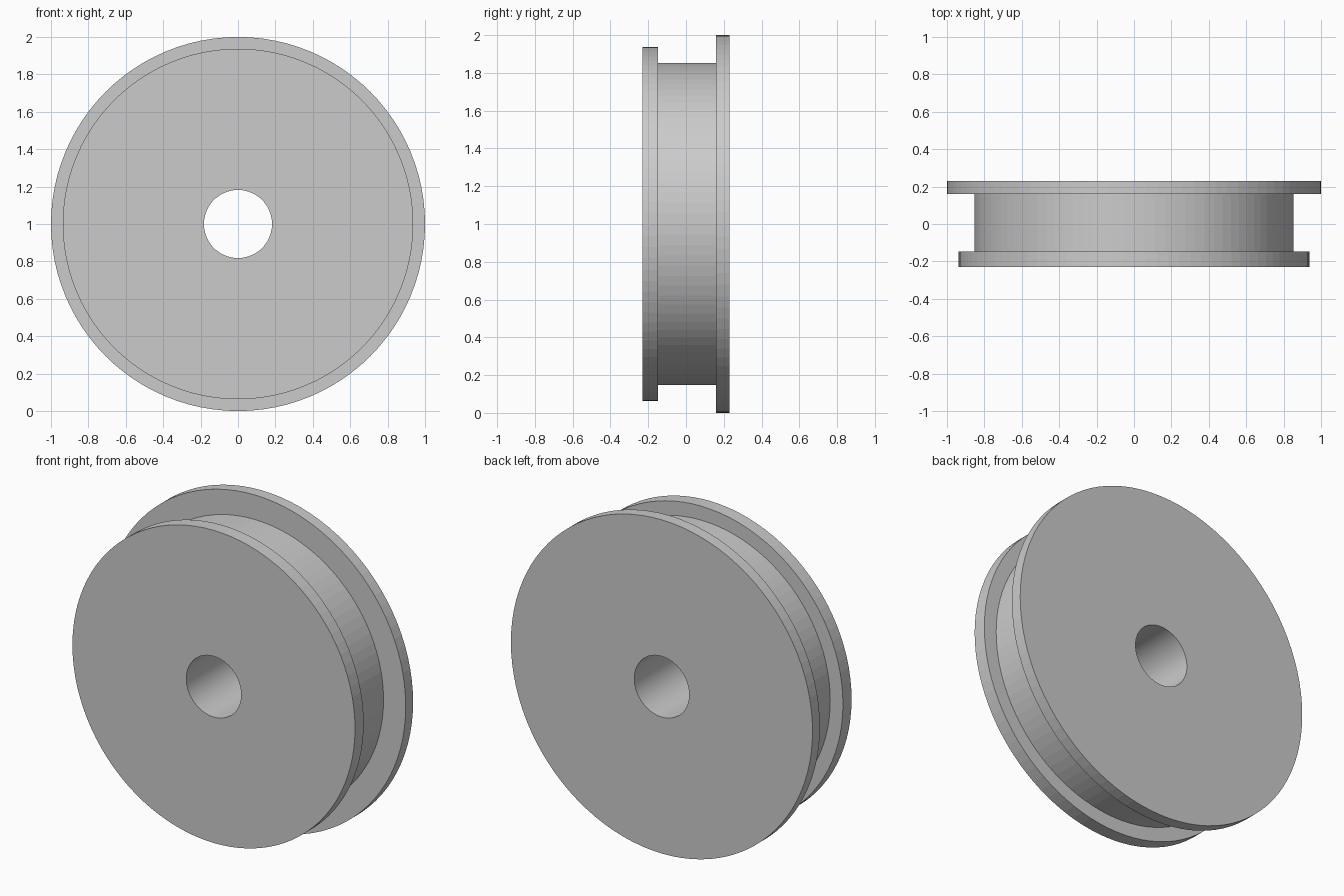
import bpy, bmesh
from math import sin, cos, tau

cube = bpy.data.objects.get("Cube")
if cube:
    bpy.data.objects.remove(cube, do_unlink=True)

SEGMENTS = 96
CENTRE_Z = 1.0

# Single plain metal colour
metal = bpy.data.materials.new("plain_grey")
metal.use_nodes = True
colour = (0.6, 0.6, 0.6, 1)
metal.diffuse_color = colour
metal.node_tree.nodes["Principled BSDF"].inputs["Base Color"].default_value = colour

# Closed cross-section (radius, y): bore, front flange, groove, back flange
bore, front_rim, groove, back_rim = 0.182, 0.937, 0.853, 1.0
profile = [
    (bore, -0.23), (front_rim, -0.23), (front_rim, -0.148),
    (groove, -0.148), (groove, 0.16),
    (back_rim, 0.16), (back_rim, 0.23), (bore, 0.23),
]

# Revolve the cross-section around the y axis
bm = bmesh.new()
rings = []
for radius, y in profile:
    ring = []
    for i in range(SEGMENTS):
        a = tau * i / SEGMENTS
        ring.append(bm.verts.new((radius * cos(a), y, CENTRE_Z + radius * sin(a))))
    rings.append(ring)
for k, ring in enumerate(rings):
    following = rings[(k + 1) % len(rings)]
    for i in range(SEGMENTS):
        j = (i + 1) % SEGMENTS
        bm.faces.new((ring[i], ring[j], following[j], following[i]))
bmesh.ops.recalc_face_normals(bm, faces=bm.faces)

mesh = bpy.data.meshes.new("flanged_wheel")
bm.to_mesh(mesh)
bm.free()
mesh.materials.append(metal)
wheel = bpy.data.objects.new("flanged_wheel", mesh)
bpy.context.collection.objects.link(wheel)
